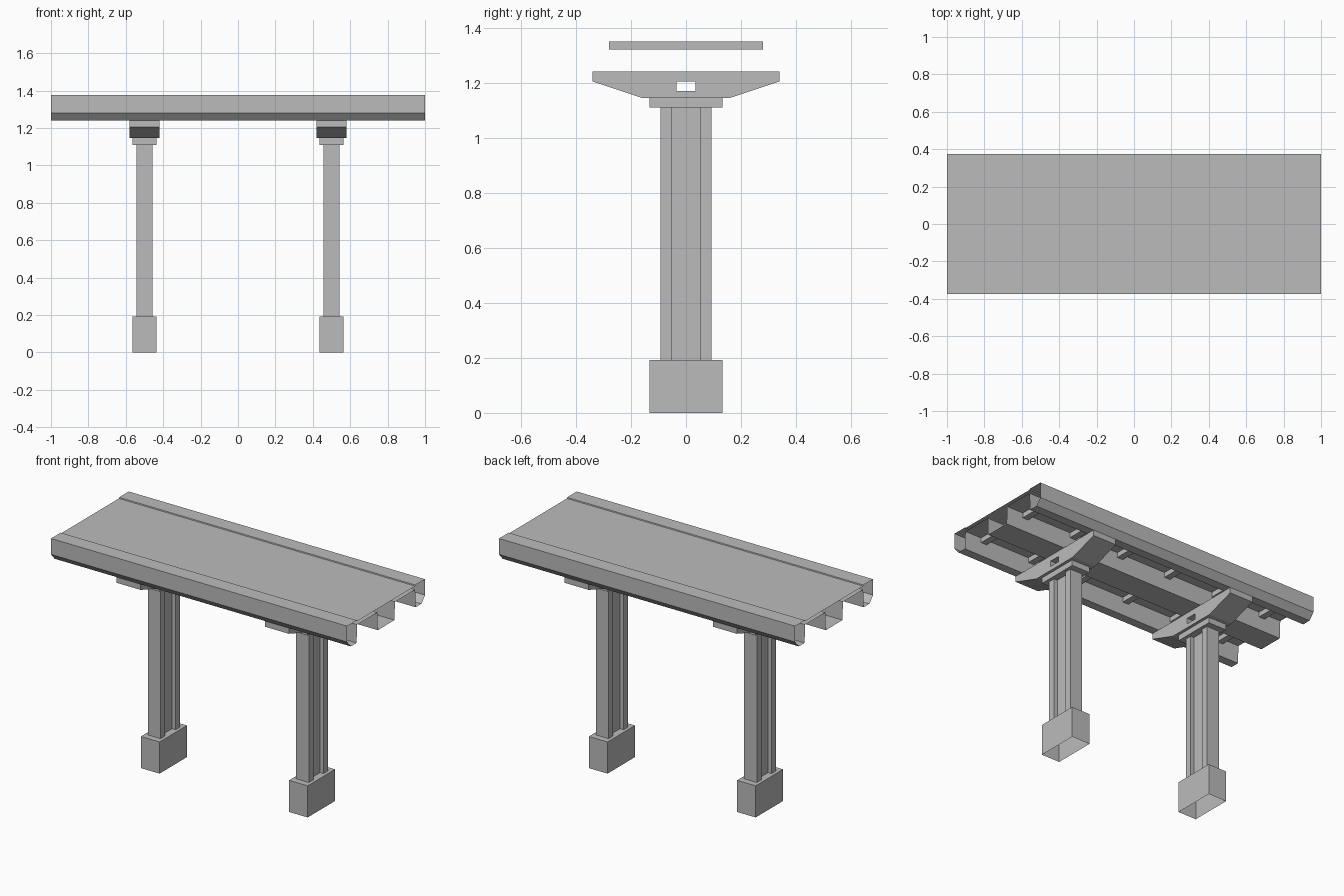
import bpy, bmesh
from mathutils import Vector

cube = bpy.data.objects.get("Cube")
if cube:
    bpy.data.objects.remove(cube, do_unlink=True)

concrete = bpy.data.materials.new("concrete_grey")
concrete.use_nodes = True
GREY = (0.5, 0.5, 0.5, 1)
concrete.diffuse_color = GREY
concrete.node_tree.nodes["Principled BSDF"].inputs["Base Color"].default_value = GREY


def finish(bm, name, x=0):
    mesh = bpy.data.meshes.new(name)
    bm.to_mesh(mesh)
    bm.free()
    mesh.materials.append(concrete)
    obj = bpy.data.objects.new(name, mesh)
    obj.location.x = x
    bpy.context.collection.objects.link(obj)
    return obj


def box(name, x, half_x, half_y, z0, z1, open_bottom=False):
    bm = bmesh.new()
    bmesh.ops.create_cube(bm, size=1)
    for v in bm.verts:
        v.co = (v.co.x * 2 * half_x, v.co.y * 2 * half_y, z0 + (v.co.z + 0.5) * (z1 - z0))
    if open_bottom:
        bm.normal_update()
        down = [f for f in bm.faces if f.normal.z < -0.9]
        bmesh.ops.delete(bm, geom=down, context='FACES_ONLY')
    return finish(bm, name, x)


def prism(name, x, loops, start, travel):
    """Fill outer loop (with optional hole loops) and extrude it along travel."""
    bm = bmesh.new()
    for loop in loops:
        verts = [bm.verts.new(start(a, b)) for a, b in loop]
        for i, v in enumerate(verts):
            bm.edges.new((v, verts[i - 1]))
    bmesh.ops.triangle_fill(bm, use_beauty=True, edges=bm.edges[:])
    ext = bmesh.ops.extrude_face_region(bm, geom=bm.faces[:], use_keep_orig=True)
    moved = [g for g in ext["geom"] if isinstance(g, bmesh.types.BMVert)]
    bmesh.ops.translate(bm, verts=moved, vec=Vector(travel))
    bmesh.ops.recalc_face_normals(bm, faces=bm.faces[:])
    bmesh.ops.dissolve_limit(bm, angle_limit=0.01, verts=bm.verts[:], edges=bm.edges[:])
    return finish(bm, name, x)


def mirrored(half):
    return half + [(-a, b) for a, b in reversed(half)]


# Deck shell: one cross-section swept along x, open at both ends
deck_half = [(0.08, 1.24), (0.085, 1.35), (0.28, 1.35), (0.285, 1.24), (0.34, 1.24),
             (0.375, 1.28), (0.375, 1.377), (0.282, 1.377), (0.28, 1.371)]
bm = bmesh.new()
section = mirrored(deck_half)
ends = [[bm.verts.new((x, y, z)) for y, z in section] for x in (-1, 1)]
for i in range(len(section)):
    bm.faces.new((ends[0][i - 1], ends[0][i], ends[1][i], ends[1][i - 1]))
bmesh.ops.recalc_face_normals(bm, faces=bm.faces[:])
# Flip the sweep outward if the road surface points down
bm.normal_update()
road = max(bm.faces, key=lambda f: f.calc_center_median().z * abs(f.normal.z))
if road.normal.z < 0:
    bmesh.ops.reverse_faces(bm, faces=bm.faces[:])
finish(bm, "deck")

# Cross beams between the girders
for i in range(6):
    box(f"cross_beam_{i + 1}", -0.865 + i * 0.346, 0.02, 0.28, 1.32, 1.35)

# Two piers
column = mirrored([(0.043, 0.093), (0.043, 0.05), (0.02, 0.05),
                   (0.02, -0.05), (0.043, -0.05), (0.043, -0.093)])
cap = mirrored([(0.34, 1.24), (0.34, 1.205), (0.16, 1.145)])
hole = mirrored([(0.035, 1.17), (0.035, 1.205)])
for side, x in (("right", -0.5), ("left", 0.5)):
    box(f"{side}_footing", x, 0.063, 0.132, 0, 0.193, open_bottom=True)
    prism(f"{side}_column", x, [column], lambda a, b: (a, b, 0.193), (0, 0, 0.917))
    box(f"{side}_capital", x, 0.063, 0.132, 1.11, 1.145)
    prism(f"{side}_pier_cap", x, [cap, hole], lambda a, b: (-0.081, a, b), (0.162, 0, 0))
